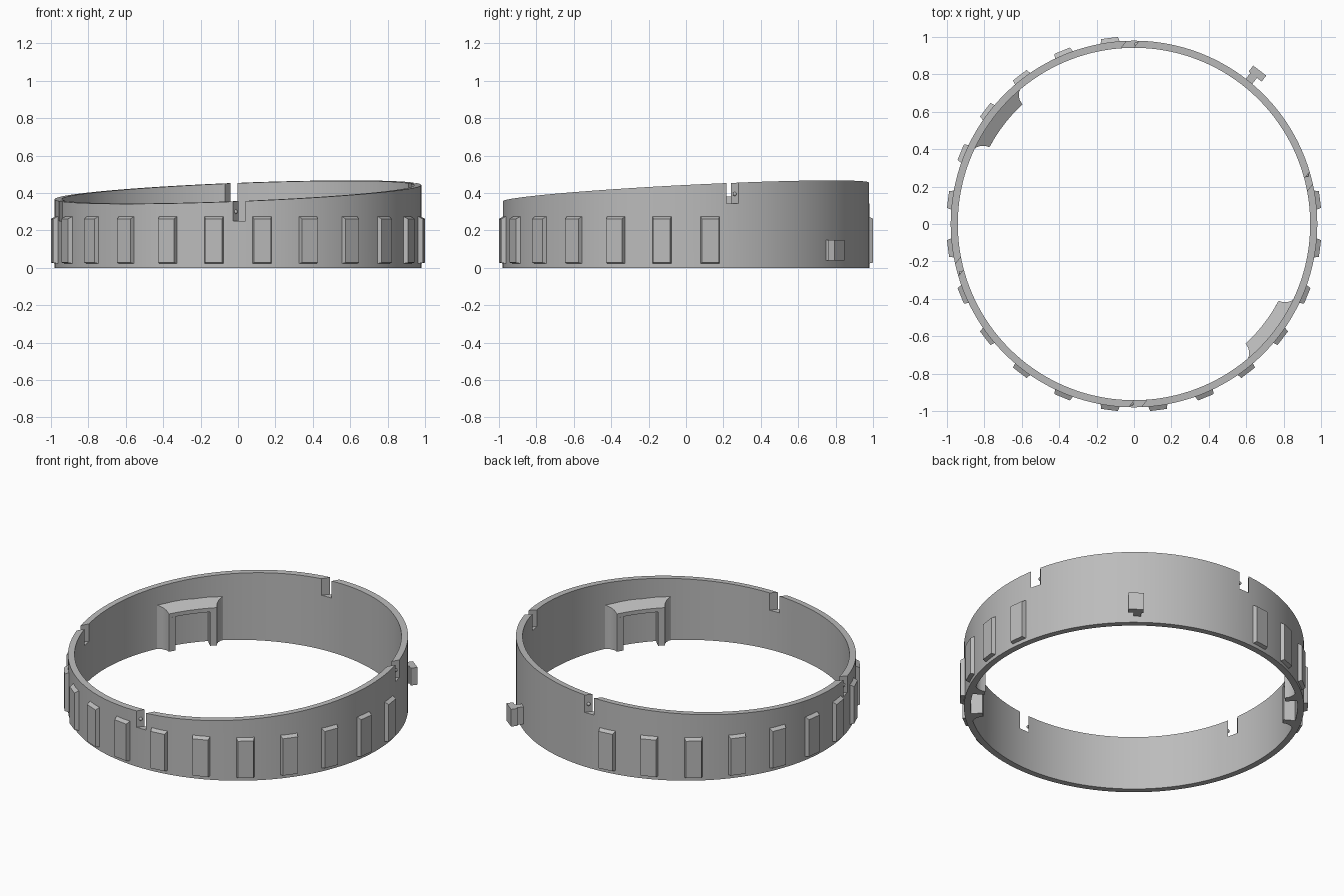
import bpy, bmesh
from math import sin, cos, radians, hypot
from mathutils import Matrix, Vector

default = bpy.data.objects.get("Cube")
if default:
    bpy.data.objects.remove(default, do_unlink=True)

OUTER, INNER = 0.98, 0.942
# Parts are built with the hook on +x, then the whole ring is turned
TURN = Matrix.Rotation(radians(52.5), 4, 'Z')

grey = bpy.data.materials.new("matte grey")
grey.use_nodes = True
grey.diffuse_color = (0.5, 0.5, 0.5, 1)
grey.node_tree.nodes["Principled BSDF"].inputs["Base Color"].default_value = grey.diffuse_color


def polar(r, degrees):
    return Vector((r * cos(radians(degrees)), r * sin(radians(degrees)), 0))


def finish(name, bm, angle=0.0):
    """Turn a bmesh into a grey object, spun by an angle around the ring."""
    bmesh.ops.recalc_face_normals(bm, faces=bm.faces)
    bm.transform(TURN @ Matrix.Rotation(radians(angle), 4, 'Z'))
    mesh = bpy.data.meshes.new(name)
    bm.to_mesh(mesh)
    bm.free()
    mesh.materials.append(grey)
    obj = bpy.data.objects.new(name, mesh)
    bpy.context.collection.objects.link(obj)
    return obj


def add_box(bm, low, high):
    low, high = Vector(low), Vector(high)
    place = Matrix.Translation((low + high) / 2) @ Matrix.Diagonal((high - low).to_4d())
    return bmesh.ops.create_cube(bm, size=1, matrix=place)["verts"]


def add_prism(bm, outline, bottom, top):
    """Extrude a plan outline; top is a function of the radius."""
    low = [bm.verts.new((p.x, p.y, bottom)) for p in outline]
    high = [bm.verts.new((p.x, p.y, top(hypot(p.x, p.y)))) for p in outline]
    bm.faces.new(low[::-1])
    bm.faces.new(high)
    for i in range(len(low)):
        j = (i + 1) % len(low)
        bm.faces.new((low[i], low[j], high[j], high[i]))


def smooth(obj):
    bpy.ops.object.select_all(action='DESELECT')
    obj.select_set(True)
    bpy.context.view_layer.objects.active = obj
    bpy.ops.object.shade_smooth_by_angle(angle=radians(30))


# Ring wall with a slanted top rim
bm = bmesh.new()
SEGMENTS = 180
loops = []
for i in range(SEGMENTS):
    loop = []
    for radius, upper in ((OUTER, 0), (OUTER, 1), (INNER, 1), (INNER, 0)):
        p = polar(radius, i * 360 / SEGMENTS)
        p.z = upper * (0.405 + 0.064 * p.x)
        loop.append(bm.verts.new(p))
    loops.append(loop)
for i, a in enumerate(loops):
    b = loops[(i + 1) % SEGMENTS]
    for k in range(4):
        m = (k + 1) % 4
        bm.faces.new((a[k], b[k], b[m], a[m]))
ring = finish("ring_wall", bm)

# Four rim slots, all cut parallel to the hook direction
slots = [(side, across, 0.345 if side > 0 else 0.25)
         for side in (1, -1) for across in (1, -1)]
bm = bmesh.new()
for side, across, floor in slots:
    u = sorted((side * 0.5, side * 1.1))
    v = sorted((across * 0.575, across * 0.627))
    add_box(bm, (u[0], v[0], floor), (u[1], v[1], 0.7))
cutter = finish("slot_cutter", bm)
cutter.hide_render = True
cut = ring.modifiers.new("slots", 'BOOLEAN')
cut.operation = 'DIFFERENCE'
cut.solver = 'EXACT'
cut.object = cutter
bpy.context.view_layer.objects.active = ring
bpy.ops.object.modifier_apply(modifier=cut.name)
bpy.data.objects.remove(cutter, do_unlink=True)
smooth(ring)

# Small detent bump on the wall of every slot
bm = bmesh.new()
for side, across, floor in slots:
    spot = Matrix.Translation((side * 0.77, across * 0.575, floor + 0.05))
    bmesh.ops.create_uvsphere(bm, u_segments=12, v_segments=8, radius=0.011, matrix=spot)
smooth(finish("slot_bumps", bm))

# Grip ribs, leaving a gap around the hook
for n in range(19):
    bm = bmesh.new()
    for v in add_box(bm, (0.965, -0.055, 0.02), (1.003, 0.055, 0.282)):
        if v.co.x > 1:
            v.co.y *= 0.82
            v.co.z += -0.02 if v.co.z > 0.1 else 0.008
    finish(f"grip_rib_{n + 1:02d}", bm, 45 + 15 * n)

# Inner brackets: two flared legs under a sloping roof
flare = [(0.875, 9.5), (0.9, 9.8), (0.92, 10.5), (0.935, 11.4), (0.944, 12.4), (0.955, 12.4)]
ROOF_BASE = 0.215
for name, angle in (("left", 90), ("right", -90)):
    bm = bmesh.new()
    for mirror in (1, -1):
        leg = [polar(r, a * mirror) for r, a in [(0.875, 6.9)] + flare + [(0.955, 6.9)]]
        add_prism(bm, leg, 0, lambda r: ROOF_BASE)
    roof = [polar(r, a) for r, a in flare]
    roof += [polar(0.955, a) for a in range(10, -11, -2)]
    roof += [polar(r, -a) for r, a in reversed(flare)]
    roof += [polar(0.875, a) for a in range(-8, 9, 2)]
    add_prism(bm, roof, ROOF_BASE, lambda r: 0.24 + (r - 0.875) * 0.55)
    smooth(finish(f"inner_bracket_{name}", bm, angle))

# Outer hook: short stem with an offset head
bm = bmesh.new()
hook = [(0.96, -0.002), (1.02, -0.002), (1.02, 0.01), (1.06, 0.01),
        (1.06, -0.078), (1.02, -0.078), (1.02, -0.046), (0.96, -0.046)]
add_prism(bm, [Vector((x, y, 0)) for x, y in hook], 0.04, lambda r: 0.15)
finish("outer_hook", bm)
